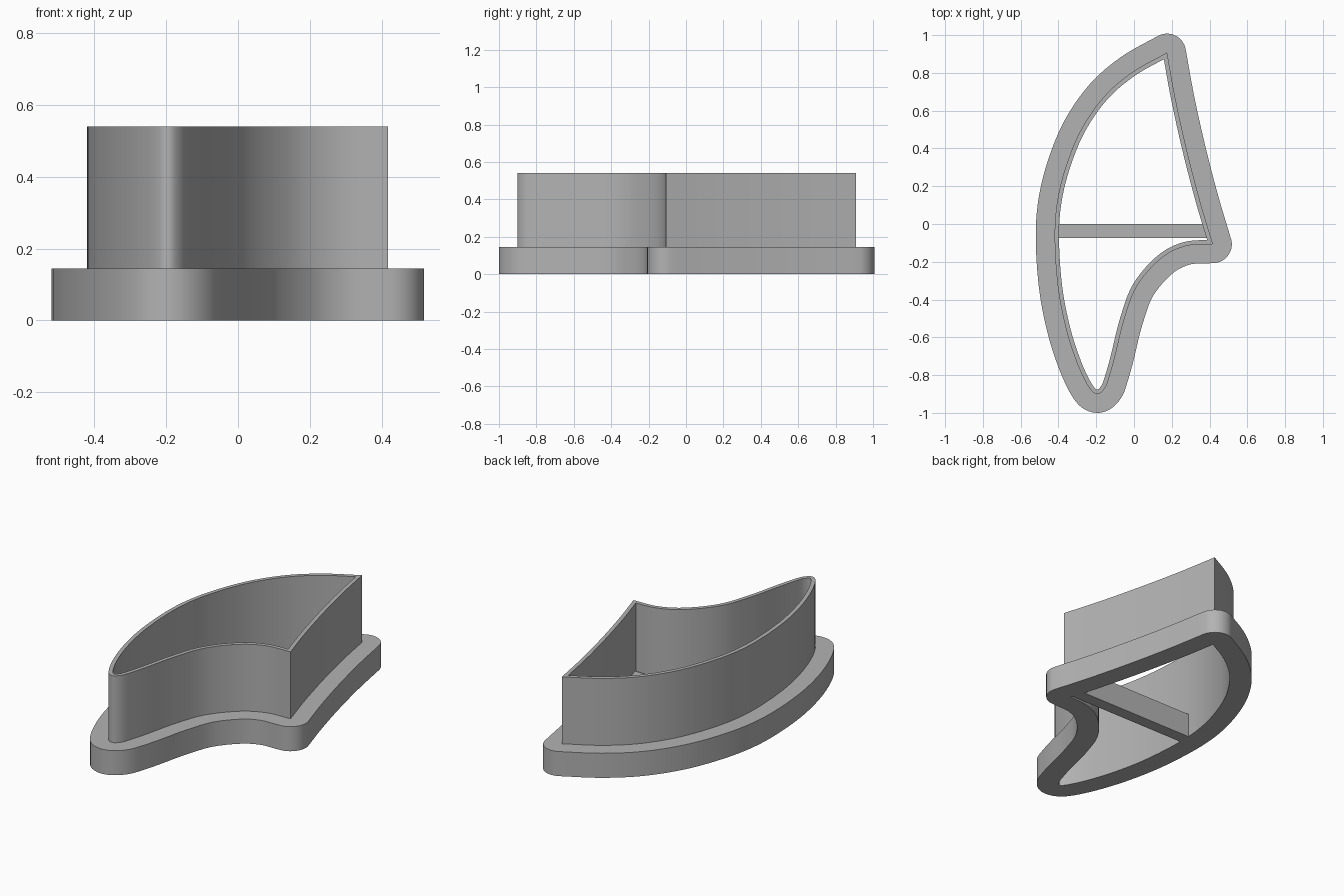
import bpy
import bmesh
import math
from mathutils import Vector

cube = bpy.data.objects.get("Cube")
if cube:
    bpy.data.objects.remove(cube, do_unlink=True)

BASE_H, TOP_H = 0.145, 0.54
WALL, FLANGE = 0.023, 0.1

mat = bpy.data.materials.new("plain grey")
mat.use_nodes = True
GREY = (0.45, 0.45, 0.45, 1)
mat.diffuse_color = GREY
mat.node_tree.nodes["Principled BSDF"].inputs["Base Color"].default_value = GREY


def smooth_path(points, steps=6):
    """Catmull-Rom path through the points, without the last one."""
    p = [Vector(q) for q in points]
    p = [2 * p[0] - p[1]] + p + [2 * p[-1] - p[-2]]
    path = []
    for a, b, c, d in zip(p, p[1:], p[2:], p[3:]):
        for i in range(steps):
            t = i / steps
            path.append(0.5 * (2 * b + (c - a) * t + (2 * a - 5 * b + 4 * c - d) * t * t
                               + (3 * b - a - 3 * c + d) * t ** 3))
    return path


def normals(loop):
    """Outward normal of each edge of a clockwise loop."""
    out = []
    for a, b in zip(loop, loop[1:] + loop[:1]):
        e = (b - a).normalized()
        out.append(Vector((-e.y, e.x)))
    return out


def inset(loop, dist):
    n = normals(loop)
    return [p - (n[i - 1] + n[i]) * dist / (1 + n[i - 1].dot(n[i])) for i, p in enumerate(loop)]


def round_offset(loop, dist):
    """Outward offset with arcs around the sharp corners."""
    n = normals(loop)
    out = []
    for i, p in enumerate(loop):
        a, b = n[i - 1], n[i]
        turn = math.atan2(a.x * b.y - a.y * b.x, a.dot(b))
        steps = max(1, round(abs(turn) / 0.15))
        for k in range(steps):
            ang = math.atan2(a.y, a.x) + turn * (k + 0.5) / steps
            out.append(p + dist * Vector((math.cos(ang), math.sin(ang))))
    return out


def extrude_outline(name, loops, z0, z1):
    """Solid between two heights; a second loop makes a hole."""
    bm = bmesh.new()
    edges = []
    for loop in loops:
        vs = [bm.verts.new((p[0], p[1], z0)) for p in loop]
        edges += [bm.edges.new((a, b)) for a, b in zip(vs, vs[1:] + vs[:1])]
    bmesh.ops.triangle_fill(bm, use_beauty=True, edges=edges, normal=(0, 0, 1))
    new = bmesh.ops.extrude_face_region(bm, geom=bm.faces[:], use_keep_orig=True)["geom"]
    bmesh.ops.translate(bm, vec=(0, 0, z1 - z0),
                        verts=[g for g in new if isinstance(g, bmesh.types.BMVert)])
    bmesh.ops.recalc_face_normals(bm, faces=bm.faces[:])
    mesh = bpy.data.meshes.new(name)
    bm.to_mesh(mesh)
    bm.free()
    mesh.materials.append(mat)
    obj = bpy.data.objects.new(name, mesh)
    bpy.context.collection.objects.link(obj)
    bpy.ops.object.select_all(action="DESELECT")
    obj.select_set(True)
    bpy.context.view_layer.objects.active = obj
    bpy.ops.object.shade_smooth_by_angle(angle=math.radians(30))
    return obj


# Fin-shaped outline with two sharp corners, clockwise from the back tip
tip, corner = (0.175, 0.908), (0.418, -0.107)
right_edge = [tip, (0.22, 0.66), (0.28, 0.39), (0.35, 0.12), corner]
scoop_and_back = [
    corner, (0.27, -0.118), (0.14, -0.185), (0.015, -0.33), (-0.053, -0.51),
    (-0.1, -0.7), (-0.128, -0.8), (-0.153, -0.868), (-0.193, -0.9), (-0.237, -0.868),
    (-0.3, -0.74), (-0.36, -0.555), (-0.403, -0.333), (-0.42, -0.08), (-0.407, 0.116),
    (-0.36, 0.307), (-0.28, 0.5), (-0.16, 0.673), (-0.01, 0.803), tip]
outer = smooth_path(right_edge) + smooth_path(scoop_and_back)
inner = inset(outer, WALL)

# Wide rim, thin cutting wall and brace across the opening
extrude_outline("base_flange", [round_offset(outer, FLANGE), inner], 0, BASE_H)
extrude_outline("cutter_wall", [outer, inner], BASE_H, TOP_H)
extrude_outline("cross_brace", [[(-0.41, 0), (0.375, 0), (0.395, -0.073), (-0.41, -0.073)]],
                0, BASE_H - 0.001)
